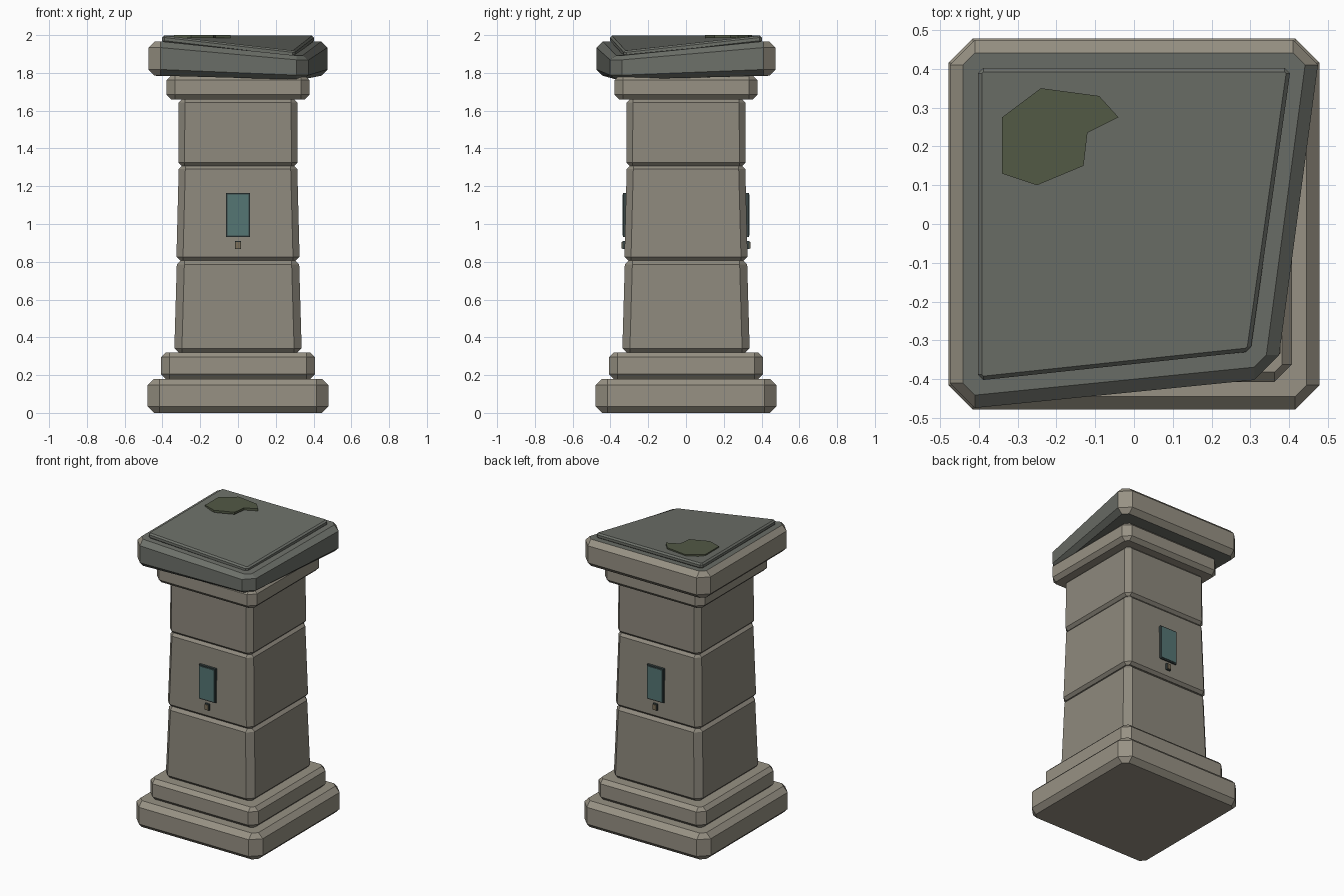
import bpy, bmesh

if "Cube" in bpy.data.objects:
    bpy.data.objects.remove(bpy.data.objects["Cube"])


def material(name, rgb):
    m = bpy.data.materials.new(name)
    m.diffuse_color = (*rgb, 1)
    m.use_nodes = True
    m.node_tree.nodes["Principled BSDF"].inputs["Base Color"].default_value = m.diffuse_color
    return m


STONE = material("stone", (0.27, 0.25, 0.205))
TRIM = material("trim_stone", (0.31, 0.285, 0.23))
WORN = material("worn_stone", (0.15, 0.16, 0.14))
MOSS = material("moss", (0.085, 0.1, 0.06))
FRAME = material("dark_metal", (0.04, 0.06, 0.06))
PANEL = material("teal_panel", (0.09, 0.18, 0.175))
BRASS = material("stud_metal", (0.2, 0.16, 0.1))


def finish(name, bm, mats):
    bmesh.ops.recalc_face_normals(bm, faces=bm.faces)
    me = bpy.data.meshes.new(name)
    bm.to_mesh(me)
    bm.free()
    for m in mats:
        me.materials.append(m)
    ob = bpy.data.objects.new(name, me)
    bpy.context.collection.objects.link(ob)
    return ob


def octagon(h, a):
    return [(h, -a), (h, a), (a, h), (-a, h), (-h, a), (-h, -a), (-a, -h), (a, -h)]


def block(name, z0, z1, r0, r1, cut, bev, mats, sag=None):
    """Square stone with chamfered edges and optional taper / sagging corner."""
    bm = bmesh.new()
    rings = []
    for z, r, b in ((z0, r0, bev), (z0 + bev, r0, 0), (z1 - bev, r1, 0), (z1, r1, bev)):
        rings.append([bm.verts.new((x, y, z)) for x, y in octagon(r - b, r - cut)])
    for lo, hi in zip(rings, rings[1:]):
        for i in range(8):
            j = (i + 1) % 8
            bm.faces.new((lo[i], lo[j], hi[j], hi[i]))
    bm.faces.new(rings[0][::-1])
    bm.faces.new(rings[-1])
    # the front right corner is worn: pushed inward and down
    if sag:
        moved = [v for v in bm.verts if v.co.x > 0 and v.co.y < 0]
        for v in moved:
            t = (v.co.z - z0) / (z1 - z0)
            v.co.x -= 0.1
            v.co.y += 0.072
            v.co.z -= sag[0] + (sag[1] - sag[0]) * t
        for f in bm.faces:
            if any(v in moved for v in f.verts):
                f.material_index = len(mats) - 1
    return finish(name, bm, mats)


def box(name, x, y0, y1, z0, z1, mat):
    bm = bmesh.new()
    bmesh.ops.create_cube(bm, size=1)
    for v in bm.verts:
        v.co = (v.co.x * 2 * x, y0 if v.co.y < 0 else y1, z0 if v.co.z < 0 else z1)
    return finish(name, bm, [mat])


# stepped base
block("plinth", 0, 0.18, 0.478, 0.478, 0.063, 0.033, [TRIM])
block("base_step", 0.18, 0.32, 0.407, 0.407, 0.045, 0.025, [TRIM])

# tapered shaft
block("shaft_lower", 0.32, 0.808, 0.337, 0.324, 0.04, 0.022, [STONE])
block("shaft_middle", 0.808, 1.308, 0.326, 0.314, 0.035, 0.018, [STONE])
block("shaft_upper", 1.308, 1.66, 0.316, 0.314, 0.033, 0.018, [STONE])

# collar and sagging cap
block("collar", 1.66, 1.787, 0.378, 0.378, 0.045, 0.025, [TRIM])
block("cap", 1.785, 1.967, 0.474, 0.474, 0.064, 0.033, [TRIM, WORN], (0.02, 0.075))
block("cap_slab", 1.96, 1.997, 0.402, 0.402, 0.014, 0.01, [WORN], (0.078, 0.078))

# moss patch on the slab
outline = [(-0.34, 0.275), (-0.24, 0.35), (-0.09, 0.33), (-0.04, 0.275),
           (-0.12, 0.235), (-0.13, 0.15), (-0.25, 0.1), (-0.34, 0.13)]
bm = bmesh.new()
face = bm.faces.new([bm.verts.new((x, y, 1.985)) for x, y in outline])
top = bmesh.ops.extrude_face_region(bm, geom=[face])["geom"]
for v in top:
    if isinstance(v, bmesh.types.BMVert):
        v.co.z = 2.0
finish("moss_patch", bm, [MOSS])

# panels and studs, front and back
for side, s in (("front", -1), ("back", 1)):
    for part, x, depth, z0, z1, mat in (
            ("panel_frame", 0.063, 0.333, 0.93, 1.163, FRAME),
            ("panel", 0.055, 0.337, 0.938, 1.155, PANEL),
            ("stud_rim", 0.016, 0.336, 0.867, 0.91, FRAME),
            ("stud", 0.012, 0.342, 0.871, 0.906, BRASS)):
        box(f"{side}_{part}", x, *sorted((s * 0.305, s * depth)), z0, z1, mat)
